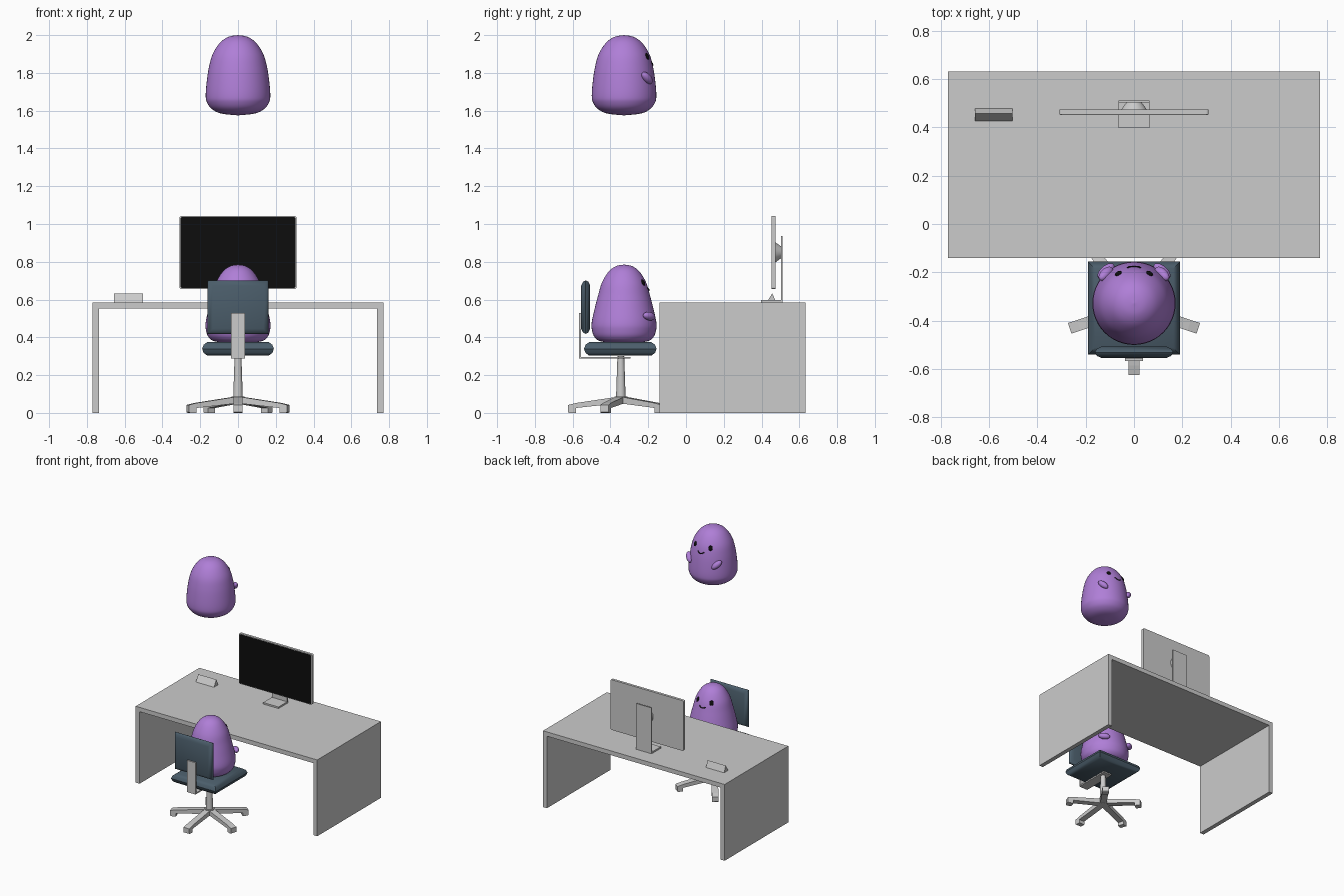
import bpy, bmesh, math
from mathutils import Matrix, Vector

if "Cube" in bpy.data.objects:
    bpy.data.objects.remove(bpy.data.objects["Cube"])


def material(name, rgb):
    m = bpy.data.materials.new(name)
    m.diffuse_color = (*rgb, 1)
    m.use_nodes = True
    m.node_tree.nodes["Principled BSDF"].inputs["Base Color"].default_value = m.diffuse_color
    return m


PURPLE = material("purple", (0.43, 0.21, 0.68))
SLATE = material("slate", (0.07, 0.11, 0.145))
BLACK = material("black", (0.004, 0.004, 0.004))


def finish(name, bm, mat=None, smooth=None):
    bmesh.ops.recalc_face_normals(bm, faces=bm.faces)
    me = bpy.data.meshes.new(name)
    bm.to_mesh(me)
    bm.free()
    ob = bpy.data.objects.new(name, me)
    bpy.context.collection.objects.link(ob)
    if mat:
        me.materials.append(mat)
    if smooth:
        bpy.ops.object.select_all(action='DESELECT')
        bpy.context.view_layer.objects.active = ob
        ob.select_set(True)
        bpy.ops.object.shade_smooth_by_angle(angle=math.radians(smooth))
    return ob


def box(name, x, y, z, mat=None):
    bm = bmesh.new()
    size = Matrix.Diagonal((x[1] - x[0], y[1] - y[0], z[1] - z[0], 1))
    mid = Matrix.Translation((sum(x) / 2, sum(y) / 2, sum(z) / 2))
    bmesh.ops.create_cube(bm, size=1, matrix=mid @ size)
    return finish(name, bm, mat)


def loft(name, rings, mat=None, smooth=None):
    bm = bmesh.new()
    loops = [[bm.verts.new(p) for p in r] for r in rings]
    n = len(loops[0])
    for a, b in zip(loops, loops[1:]):
        for i in range(n):
            j = (i + 1) % n
            bm.faces.new((a[i], a[j], b[j], b[i]))
    bm.faces.new(loops[0])
    bm.faces.new(loops[-1])
    return finish(name, bm, mat, smooth)


def cushion(name, center, hu, hv, ht, upright=False):
    rings = []
    for t, inset in ((-1, .028), (-.6, .008), (0, 0), (.6, .008), (1, .028)):
        ring = []
        for su, sv in ((-1, -1), (1, -1), (1, 1), (-1, 1)):
            u, v, w = su * (hu - inset), sv * (hv - inset), t * ht
            ring.append(Vector(center) + Vector((u, w, v) if upright else (u, v, w)))
        rings.append(ring)
    return loft(name, rings, SLATE, 40)


def cone(name, r1, r2, depth, matrix):
    bm = bmesh.new()
    bmesh.ops.create_cone(bm, cap_ends=True, segments=32, radius1=r1, radius2=r2,
                          depth=depth, matrix=matrix)
    return finish(name, bm, None, 40)


def ellipsoid(name, center, axes, radii, mat):
    rot = Matrix(axes).transposed().to_4x4()
    bm = bmesh.new()
    bmesh.ops.create_uvsphere(bm, u_segments=24, v_segments=14, radius=1,
                              matrix=Matrix.Translation(center) @ rot @ Matrix.Diagonal((*radii, 1)))
    return finish(name, bm, mat, 80)


# Desk
box("desk_top", (-.77, .77), (-.14, .632), (.552, .585))
for side, s in (("left", -1), ("right", 1)):
    box(f"desk_{side}_panel", sorted((s * .77, s * .737)), (-.14, .632), (0, .552))

# Monitor
for name, w, h, y, mat in (("monitor_case", .309, .1925, (.453, .473), None),
                           ("monitor_screen", .304, .1875, (.4515, .4535), BLACK)):
    ob = box(name, (-w, w), y, (.849 - h, .849 + h), mat)
    bm = bmesh.new()
    bm.from_mesh(ob.data)
    corners = [e for e in bm.edges if abs(e.verts[0].co.y - e.verts[1].co.y) > .001]
    bmesh.ops.bevel(bm, geom=corners, offset=.008, segments=3, profile=.5, affect='EDGES')
    bm.to_mesh(ob.data)
    bm.free()
box("monitor_stand_base", (-.065, .065), (.398, .51), (.585, .597))
box("monitor_stand_riser", (-.065, .065), (.503, .511), (.59, .937))
cone("monitor_mount", .055, .03, .034,
     Matrix.Translation((0, .488, .85)) @ Matrix.Rotation(-math.pi / 2, 4, 'X'))

# Small tent-shaped plate on the desk
loft("desk_plate", [[(x, .427, .585), (x, .477, .585), (x, .457, .633)] for x in (-.657, -.503)])

# Chair
CY = -.345
cushion("chair_seat", (0, -.348, .339), .19, .192, .036)
cushion("chair_backrest", (0, -.531, .56), .162, .142, .024, True)
strut = [(-.567, .287), (-.295, .287), (-.295, .297), (-.557, .297), (-.557, .53), (-.567, .53)]
loft("chair_back_bracket", [[(x, y, z) for y, z in strut] for x in (-.037, .037)])
cone("chair_post", .026, .018, .24, Matrix.Translation((0, CY, .18)))
cone("chair_hub", .036, .034, .04, Matrix.Translation((0, CY, .068)))
leg = [(0, .088), (.24, .052), (.28, .042), (.28, .004), (.272, 0), (.238, 0), (.238, .026), (0, .052)]
for k in range(5):
    a = math.radians(-90 + 72 * k)
    c, s = math.cos(a), math.sin(a)
    loft(f"chair_leg_{k + 1}", [[(r * c - w * s, CY + r * s + w * c, z) for r, z in leg]
                                for w in (-.023, .023)])


# Round characters: lathe a smoothed profile of (radius, height)
def smooth_profile(pts, steps=5):
    out = []
    for i in range(len(pts) - 1):
        p0, p1, p2, p3 = (Vector(pts[min(max(i + k, 0), len(pts) - 1)]) for k in (-1, 0, 1, 2))
        for k in range(steps):
            t = k / steps
            out.append(.5 * (2 * p1 + (p2 - p0) * t + (2 * p0 - 5 * p1 + 4 * p2 - p3) * t * t
                             + (3 * p1 - p0 - 3 * p2 + p3) * t ** 3))
    return out + [Vector(pts[-1])]


BY = -.328


def character(prefix, pts, eye, mouth_z, arm, drop):
    prof = smooth_profile(pts)

    def radius(z):
        return min(prof, key=lambda p: abs(p.y - z) + (p.y < pts[3][1])).x

    n = 48
    rings = [[(max(p.x, .0005) * math.cos(2 * math.pi * i / n),
               BY + max(p.x, .0005) * math.sin(2 * math.pi * i / n), p.y) for i in range(n)]
             for p in prof]
    loft(prefix + "_body", rings, PURPLE, 60)
    up = Vector((0, 0, 1))
    for side, s in (("left", -1), ("right", 1)):
        # Eye
        ex, ez = eye
        r = radius(ez)
        out = Vector((s * ex, math.sqrt(r * r - ex * ex), 0)).normalized()
        out = (out + up * .4).normalized()
        tan = up.cross(out).normalized()
        pos = Vector((s * ex, BY + math.sqrt(r * r - ex * ex), ez))
        ellipsoid(f"{prefix}_{side}_eye", pos, (tan, out.cross(tan), out), (.015, .018, .006), BLACK)
        # Arm, reaching forwards
        ax, ay, az = arm
        out = Vector((s * ax, ay, 0)).normalized()
        along = (Vector((-s * out.y, s * out.x, 0)) + up * -drop).normalized()
        ellipsoid(f"{prefix}_{side}_arm", Vector((s * ax, BY + ay, az)),
                  (along, out.cross(along), out), (.043, .022, .022), PURPLE)
    # Mouth
    cu = bpy.data.curves.new(prefix + "_mouth", 'CURVE')
    cu.dimensions = '3D'
    cu.bevel_depth = .0035
    cu.bevel_resolution = 2
    cu.use_fill_caps = True
    sp = cu.splines.new('POLY')
    sp.points.add(8)
    for i, p in enumerate(sp.points):
        x = .026 * (i - 4) / 4
        z = mouth_z + 18 * x * x
        r = radius(z) + .001
        p.co = (x, BY + math.sqrt(r * r - x * x), z, 1)
    cu.materials.append(BLACK)
    bpy.context.collection.objects.link(bpy.data.objects.new(prefix + "_mouth", cu))


character("seated", [(0, .374), (.115, .377), (.155, .40), (.17, .44), (.171, .48), (.156, .55),
                     (.138, .62), (.117, .69), (.08, .75), (.04, .778), (0, .785)],
          (.058, .69), .648, (.116, .133, .512), .15)
character("floating", [(0, 1.575), (.09, 1.585), (.14, 1.61), (.165, 1.645), (.171, 1.68),
                       (.166, 1.75), (.154, 1.83), (.134, 1.90), (.095, 1.96), (.05, 1.991), (0, 2.0)],
          (.065, 1.888), 1.842, (.116, .122, 1.773), .8)
